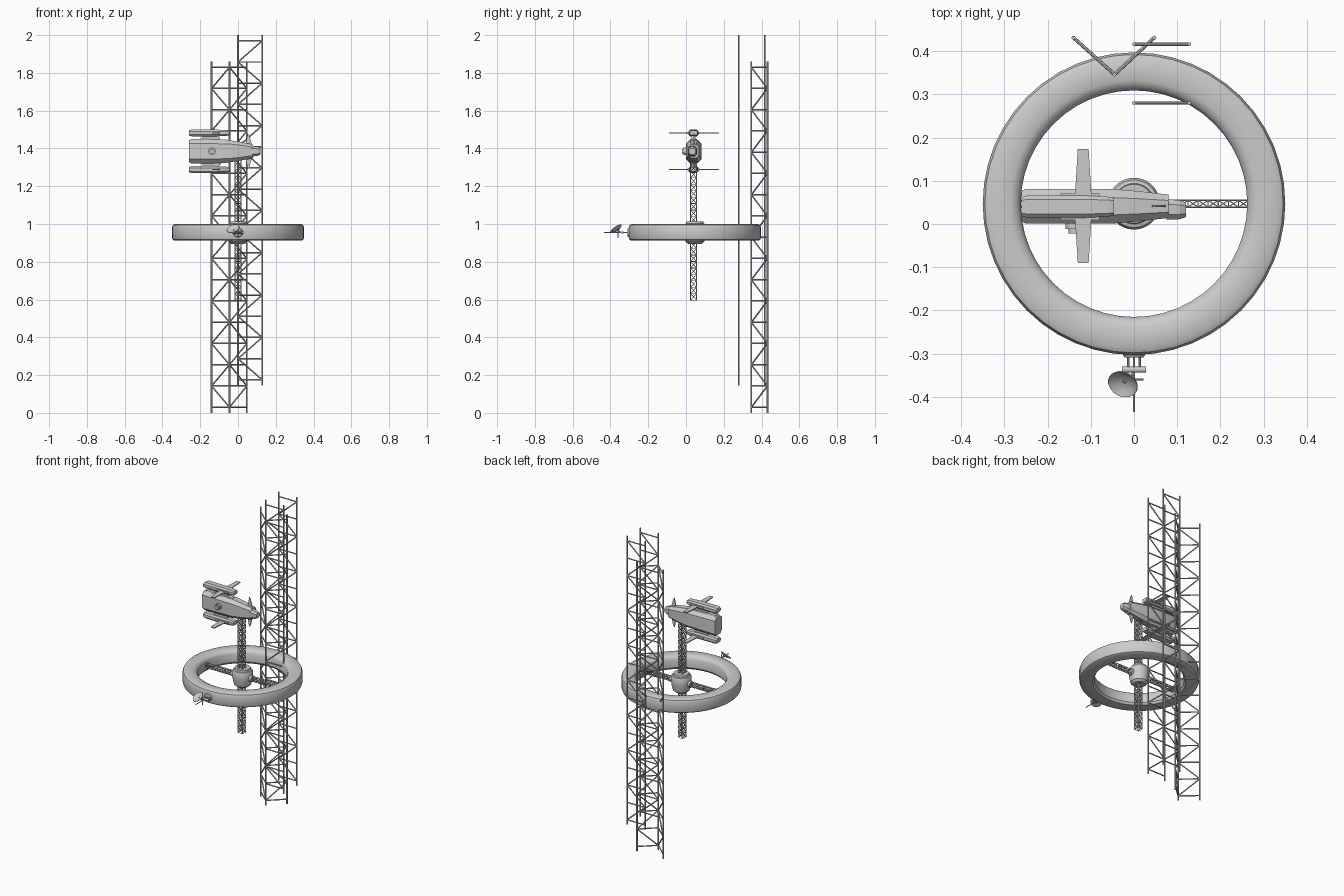
import bpy, bmesh, math
from mathutils import Vector, Matrix

if "Cube" in bpy.data.objects:
    bpy.data.objects.remove(bpy.data.objects["Cube"])

CY = 0.047  # ring / hub axis in y


def finish(bm, name, smooth=None):
    bmesh.ops.recalc_face_normals(bm, faces=bm.faces)
    me = bpy.data.meshes.new(name)
    bm.to_mesh(me)
    bm.free()
    ob = bpy.data.objects.new(name, me)
    bpy.context.collection.objects.link(ob)
    if smooth:
        bpy.context.view_layer.objects.active = ob
        ob.select_set(True)
        bpy.ops.object.shade_smooth_by_angle(angle=math.radians(smooth))
        ob.select_set(False)
    return ob


def add_rod(bm, a, b, r, r2=None, n=8):
    a, b = Vector(a), Vector(b)
    d = b - a
    m = Matrix.Translation((a + b) / 2) @ d.to_track_quat('Z', 'Y').to_matrix().to_4x4()
    bmesh.ops.create_cone(bm, cap_ends=True, segments=n, radius1=r,
                          radius2=r if r2 is None else r2, depth=d.length, matrix=m)


def rods(name, items, n=8):
    bm = bmesh.new()
    for it in items:
        add_rod(bm, *it, n=n)
    return finish(bm, name, 35)


def lathe(name, profile, closed=False, n=48, smooth=35):
    """Spin (radius, z) points about the ring axis."""
    bm = bmesh.new()
    vs = [bm.verts.new((r, CY, z)) for r, z in profile]
    es = [bm.edges.new(p) for p in zip(vs, vs[1:])]
    if closed:
        es.append(bm.edges.new((vs[-1], vs[0])))
    bmesh.ops.spin(bm, geom=vs + es, cent=(0, CY, 0), axis=(0, 0, 1),
                   angle=2 * math.pi, steps=n)
    bmesh.ops.remove_doubles(bm, verts=bm.verts, dist=1e-5)
    return finish(bm, name, smooth)


def loft(name, sections, ch=0.4, smooth=None):
    """Octagonal sections along x: (x, centre y, centre z, half y, half z)."""
    bm = bmesh.new()
    loops = []
    for x, cy, cz, hy, hz in sections:
        c = ch * min(hy, hz)
        pts = [(hy, hz - c), (hy - c, hz), (c - hy, hz), (-hy, hz - c),
               (-hy, c - hz), (c - hy, -hz), (hy - c, -hz), (hy, c - hz)]
        loops.append([bm.verts.new((x, cy + p, cz + q)) for p, q in pts])
    for A, B in zip(loops, loops[1:]):
        for i in range(8):
            bm.faces.new((A[i], A[(i + 1) % 8], B[(i + 1) % 8], B[i]))
    bm.faces.new(loops[0])
    bm.faces.new(loops[-1])
    return finish(bm, name, smooth)


def plate(name, outline, offset):
    """Flat outline extruded by an offset vector."""
    bm = bmesh.new()
    f = bm.faces.new([bm.verts.new(p) for p in outline])
    ext = bmesh.ops.extrude_face_region(bm, geom=[f])
    bmesh.ops.translate(bm, vec=offset, verts=[v for v in ext['geom'] if isinstance(v, bmesh.types.BMVert)])
    return finish(bm, name)


# Tall scaffold towers: posts, rungs and zigzag braces
def ladder(p, q, z0, z1, flip, r=0.004, bays=16):
    out = [((*c, z0), (*c, z1), r * 1.15) for c in (p, q)]
    a, s = z0 + 0.03, (z1 - z0 - 0.06) / bays
    for i in range(bays + 1):
        out.append(((*p, a + i * s), (*q, a + i * s), r))
        if i < bays:
            u, v = (p, q) if (i + flip) % 2 else (q, p)
            out.append(((*u, a + i * s), (*v, a + (i + 1) * s), r))
    return out


mid, left, right = (-0.045, 0.346), (-0.14, 0.431), (0.047, 0.431)
rods("v_scaffold_tower", ladder(left, mid, 0, 1.86, 0) + ladder(right, mid, 0, 1.86, 0))
for nm, y in (("front", 0.28), ("rear", 0.416)):
    rods(nm + "_scaffold_panel", ladder((0, y), (0.128, y), 0.145, 2.0, 0, 0.0038))

# Habitat ring and central hub
lathe("habitat_ring", [(0.262, 0.925), (0.272, 0.912), (0.338, 0.912), (0.346, 0.917), (0.35, 0.928),
                       (0.35, 0.982), (0.345, 0.994), (0.334, 1.0), (0.285, 1.0), (0.27, 0.992),
                       (0.262, 0.978)], True)
lathe("hub", [(0, 0.91), (0.018, 0.91), (0.018, 0.895), (0.036, 0.895), (0.05, 0.907), (0.057, 0.935),
              (0.06, 0.96), (0.06, 0.99), (0.055, 1.0), (0.047, 1.002), (0.045, 1.013),
              (0.03, 1.013), (0, 1.008)], n=32)


# Box trusses: vertical spine and horizontal spokes
def box_truss(name, place, length, h, k, r, bays):
    cs = [(-h, -k), (h, -k), (h, k), (-h, k)]
    out, s = [], length / bays
    for i in range(4):
        a, b = cs[i], cs[(i + 1) % 4]
        out.append((place(*a, 0), place(*a, length), r))
        for j in range(bays + 1):
            out.append((place(*a, j * s), place(*b, j * s), r * 0.8))
            if j < bays:
                out.append((place(*a, j * s), place(*b, (j + 1) * s), r * 0.8))
                out.append((place(*b, j * s), place(*a, (j + 1) * s), r * 0.8))
    rods(name, out, 6)


box_truss("vertical_spine", lambda u, v, t: (u, 0.04 + v, 0.597 + t), 0.75, 0.016, 0.016, 0.0022, 22)
for nm, sx in (("left", -1), ("right", 1)):
    box_truss(nm + "_spoke", lambda u, v, t: (sx * (0.055 + t), CY + u, 0.957 + v),
              0.21, 0.008, 0.013, 0.0018, 9)
    rods(nm + "_spoke_collar", [((sx * 0.05, CY, 0.957), (sx * 0.072, CY, 0.957), 0.02)], 16)

# Docked ship: hull, nose, side port
SY, SZ = 0.041, 1.385
loft("ship_hull", [(-0.26, SY, SZ, 0.036, 0.058), (-0.25, SY, SZ, 0.04, 0.062), (-0.05, SY, SZ, 0.04, 0.059),
                   (0.01, SY, SZ, 0.035, 0.05), (0.08, SY, SZ, 0.027, 0.036)], 0.5, 30)
loft("ship_nose", [(0.075, 0.034, SZ, 0.024, 0.028), (0.105, 0.033, SZ, 0.022, 0.024),
                   (0.12, 0.033, SZ, 0.017, 0.016)], 0.5)
loft("hull_dorsal_panel", [(-0.25, SY, SZ, 0.022, 0.066), (-0.06, SY, SZ, 0.02, 0.062)], 0.3)
rods("side_port", [((-0.138, 0.005, SZ), (-0.138, -0.012, SZ), 0.02),
                   ((-0.138, -0.01, SZ), (-0.138, -0.022, SZ), 0.013)], 16)

# Engine pods with struts, swept wings and nose fins, above and below
for nm, s in (("upper", 1), ("lower", -1)):
    z = SZ + s * 0.097
    loft(nm + "_pod", [(-0.26, 0.04, z, 0.022, 0.014), (-0.245, 0.04, z, 0.026, 0.018),
                       (-0.12, 0.04, z, 0.026, 0.018), (-0.06, 0.04, z, 0.023, 0.015),
                       (-0.046, 0.04, z, 0.02, 0.012)], 0.5)
    plate(nm + "_pod_strut", [(-0.2, 0.03, SZ + s * 0.05), (-0.09, 0.03, SZ + s * 0.05),
                              (-0.105, 0.03, z), (-0.18, 0.03, z)], (0, 0.02, 0))
    for side, t in (("front", -1), ("rear", 1)):
        y0, y1 = 0.04 + t * 0.02, 0.042 + t * 0.132
        plate(f"{nm}_{side}_wing", [(-0.137, y0, z - 0.003), (-0.098, y0, z - 0.003),
                                    (-0.105, y1, z - 0.003), (-0.13, y1, z - 0.003)], (0, 0, 0.006))
        plate(f"{nm}_{side}_pod_rail", [(-0.17, 0.04 + t * 0.024, z - 0.006), (-0.08, 0.04 + t * 0.024, z - 0.006),
                                        (-0.08, 0.04 + t * 0.031, z - 0.006),
                                        (-0.17, 0.04 + t * 0.031, z - 0.006)], (0, 0, 0.012))
    plate(nm + "_nose_fin", [(0.04, 0.039, SZ + s * 0.035), (0.075, 0.039, SZ + s * 0.03),
                             (0.06, 0.039, SZ + s * 0.085), (0.052, 0.039, SZ + s * 0.095)], (0, 0.005, 0))

# Antenna mount on the front of the ring
AZ = 0.955
rods("antenna_base", [((0, -0.298, AZ), (0, -0.309, AZ), 0.028, 0.022)], 16)
rods("antenna_struts", [((x, -0.305, AZ), (x, -0.34, AZ), 0.003) for x in (-0.013, 0.013)]
     + [((0, -0.3, AZ), (0, -0.435, AZ), 0.0025),
        ((0, -0.345, AZ), (-0.024, -0.366, 0.97), 0.0035),
        ((-0.022, -0.36, AZ), (0.022, -0.36, AZ), 0.002),
        ((0, -0.36, 0.925), (0, -0.36, 0.975), 0.002)])
rods("antenna_plate", [((-0.028, -0.337, AZ), (0.028, -0.337, AZ), 0.007)], 12)

# Tilted dish
bm = bmesh.new()
prof = [(0.036 * i / 4, 0.012 * (i / 4) ** 2) for i in range(5)]
prof += [(r * 0.97, z + 0.002) for r, z in reversed(prof)]
vs = [bm.verts.new((r, 0, z)) for r, z in prof]
es = [bm.edges.new(p) for p in zip(vs, vs[1:])]
bmesh.ops.spin(bm, geom=vs + es, cent=(0, 0, 0), axis=(0, 0, 1), angle=2 * math.pi, steps=24)
bmesh.ops.remove_doubles(bm, verts=bm.verts, dist=1e-5)
aim = Vector((-0.3, -0.55, 0.8)).to_track_quat('Z', 'Y').to_matrix().to_4x4()
bm.transform(Matrix.Translation((-0.022, -0.364, 0.965)) @ aim)
finish(bm, "antenna_dish", 40)
